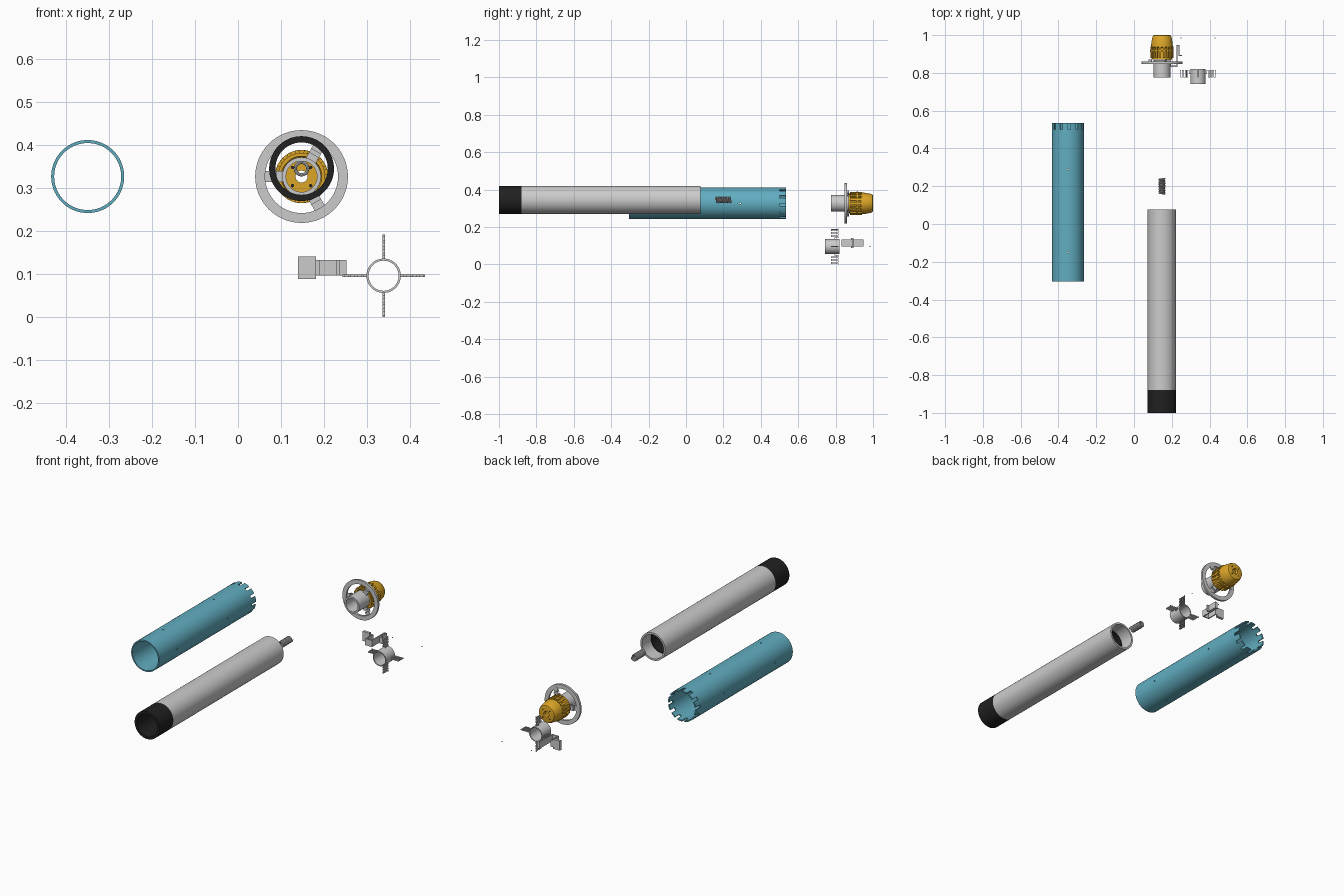
import bpy, bmesh
from math import sin, cos, pi, radians
from mathutils import Matrix, Vector

if "Cube" in bpy.data.objects:
    bpy.data.objects.remove(bpy.data.objects["Cube"])


def material(name, color):
    m = bpy.data.materials.new(name)
    m.diffuse_color = color
    m.use_nodes = True
    m.node_tree.nodes["Principled BSDF"].inputs["Base Color"].default_value = m.diffuse_color
    return m


BLUE = material("blue", (0.12, 0.42, 0.53, 1))
BLACK = material("black", (0.015, 0.015, 0.015, 1))
GOLD = material("gold", (0.72, 0.38, 0.02, 1))


def finish(name, bm, mat=None, smooth=True):
    bmesh.ops.recalc_face_normals(bm, faces=bm.faces)
    me = bpy.data.meshes.new(name)
    bm.to_mesh(me)
    bm.free()
    ob = bpy.data.objects.new(name, me)
    bpy.context.collection.objects.link(ob)
    if mat:
        me.materials.append(mat)
    if smooth:
        bpy.ops.object.select_all(action='DESELECT')
        ob.select_set(True)
        bpy.context.view_layer.objects.active = ob
        bpy.ops.object.shade_smooth_by_angle(angle=radians(35))
    return ob


def lathe(bm, prof, cx, cz, seg=64, a0=0.0, a1=2 * pi):
    """Sweep a closed (radius, y) profile around a y-parallel axis."""
    full = abs(a1 - a0 - 2 * pi) < 1e-6
    n = seg if full else seg + 1
    rings = []
    for i in range(n):
        a = a0 + (a1 - a0) * i / seg
        rings.append([bm.verts.new((cx + r * cos(a), y, cz + r * sin(a))) for r, y in prof])
    k = len(prof)
    for i in range(seg):
        p, q = rings[i], rings[(i + 1) % n]
        for j in range(k):
            bm.faces.new((p[j], p[(j + 1) % k], q[(j + 1) % k], q[j]))
    if not full:
        bm.faces.new(rings[0])
        bm.faces.new(rings[-1])


def tube_profile(ro, ri, y0, y1):
    return [(ro, y0), (ro, y1), (ri, y1), (ri, y0)]


def tube(name, ro, ri, y0, y1, cx, cz, mat=None, seg=64):
    bm = bmesh.new()
    lathe(bm, tube_profile(ro, ri, y0, y1), cx, cz, seg)
    return finish(name, bm, mat)


def box(bm, size, loc, rot=Matrix()):
    m = rot @ Matrix.Translation(loc) @ Matrix.Diagonal((*size, 1))
    bmesh.ops.create_cube(bm, size=1, matrix=m)


def around(cx, cz, a):
    """Local x points outward at angle a in the xz plane."""
    return Matrix.Translation((cx, 0, cz)) @ Matrix.Rotation(-a, 4, 'Y')


def strip(bm, pts, w, t, rot=Matrix()):
    """Axis-aligned strip following xy points, w tall in z, t thick."""
    for (x0, y0), (x1, y1) in zip(pts, pts[1:]):
        box(bm, (abs(x1 - x0) + t, abs(y1 - y0) + t, w), ((x0 + x1) / 2, (y0 + y1) / 2, 0), rot)


# Blue outer tube with pin holes and castellated rear rim
BX, BZ = -0.35, 0.327
body = tube("blue_tube", 0.085, 0.078, -0.305, 0.50, BX, BZ, BLUE, 72)
bm = bmesh.new()
for a in range(4):
    for y in (0.29, -0.15):
        m = around(BX, BZ, a * pi / 2) @ Matrix.Translation((0.08, y, 0)) @ Matrix.Rotation(pi / 2, 4, 'Y')
        bmesh.ops.create_cone(bm, cap_ends=True, segments=12, radius1=0.004, radius2=0.004, depth=0.04, matrix=m)
cutter = finish("pin_hole_cutter", bm, None, False)
cutter.hide_render = True
cutter.hide_set(True)
mod = body.modifiers.new("pin_holes", 'BOOLEAN')
mod.object = cutter
mod.solver = 'EXACT'
bpy.context.view_layer.objects.active = body
bpy.ops.object.modifier_apply(modifier=mod.name)
bpy.data.objects.remove(cutter)
bm = bmesh.new()
for i in range(12):
    a = i * pi / 6
    lathe(bm, tube_profile(0.085, 0.078, 0.50, 0.535), BX, BZ, 4, a, a + pi / 9)
finish("blue_rim_teeth", bm, BLUE)

# Long grey tube with black liner and black end sleeve
CX, TZ = 0.148, 0.3455
tube("grey_long_tube", 0.0755, 0.0655, -0.88, 0.077, CX, TZ)
bm = bmesh.new()
lathe(bm, [(0.0755, -1), (0.0755, -0.88), (0.0655, -0.88), (0.0655, 0.0), (0.061, 0.0), (0.061, -1)], CX, TZ)
finish("black_liner", bm, BLACK)

# Tightly wound coil spring behind the long tube
bm = bmesh.new()
turns, per, R, wire = 9, 24, 0.0145, 0.0038
prev = None
for i in range(turns * per + 1):
    a = 2 * pi * i / per
    y = 0.159 + 0.082 * i / (turns * per)
    ring = []
    for k in range(8):
        b = 2 * pi * k / 8
        r = R + wire * cos(b)
        ring.append(bm.verts.new((CX + r * cos(a), y + wire * sin(b), TZ + r * sin(a))))
    if prev:
        for k in range(8):
            bm.faces.new((prev[k], prev[(k + 1) % 8], ring[(k + 1) % 8], ring[k]))
    else:
        bm.faces.new(ring)
    prev = ring
bm.faces.new(prev)
finish("coil_spring", bm)

# Grey collar and flange ring joined by three bent spokes
RZ = 0.327
tube("collar", 0.045, 0.036, 0.775, 0.868, CX, RZ)
tube("flange_ring", 0.108, 0.085, 0.848, 0.86, CX, RZ)
bm = bmesh.new()
for k in range(3):
    rot = around(CX, RZ, pi / 3 + k * 2 * pi / 3)
    strip(bm, [(0.043, 0.858), (0.056, 0.858), (0.056, 0.868), (0.07, 0.868), (0.07, 0.858), (0.09, 0.858)],
          0.026, 0.005, rot)
finish("flange_spokes", bm, None, False)

# Gold ribbed cap
bm = bmesh.new()
lathe(bm, [(0.055, 0.87), (0.053, 0.88), (0.053, 0.932), (0.058, 0.936), (0.056, 0.96), (0.051, 0.988),
           (0.046, 0.998), (0.04, 1.0), (0.016, 1.0), (0.014, 0.996), (0.014, 0.986), (0.04, 0.986), (0.047, 0.96),
           (0.047, 0.87)], CX, RZ)
finish("gold_cap", bm, GOLD)
bm = bmesh.new()
for i in range(18):
    box(bm, (0.010, 0.062, 0.010), (0.0565, 0.909, 0), around(CX, RZ, i * pi / 9))
finish("gold_cap_ribs", bm, GOLD, False)
bm = bmesh.new()
lathe(bm, tube_profile(0.062, 0.05, 0.912, 0.920), CX, RZ)
finish("gold_cap_band", bm, GOLD)
bm = bmesh.new()
for i in range(4):
    m = around(CX, RZ, pi / 4 + i * pi / 2) @ Matrix.Translation((0.03, 0.9925, 0)) @ Matrix.Rotation(pi / 2, 4, 'X')
    bmesh.ops.create_cone(bm, cap_ends=True, segments=16, radius1=0.004, radius2=0.004, depth=0.0156, matrix=m)
finish("cap_end_holes", bm, BLACK)

# Folded latch bracket with its front plate
bm = bmesh.new()
lift = Matrix.Translation((0, 0, 0.115))
box(bm, (0.042, 0.014, 0.052), (0.161, 0.888, 0), lift)
strip(bm, [(0.18, 0.892), (0.192, 0.892), (0.192, 0.835), (0.228, 0.835), (0.228, 0.945), (0.238, 0.945),
           (0.238, 0.893), (0.25, 0.893)], 0.036, 0.006, lift)
finish("latch_bracket", bm, None, False)

# Small hub with four flat serpentine springs
HX, HZ = 0.339, 0.096
tube("hub", 0.04, 0.035, 0.742, 0.82, HX, HZ)
bm = bmesh.new()
pts, side = [(0.038, 0.795)], 1
for i in range(7):
    x = 0.046 + i * 0.0075
    last = pts[-1][1]
    pts += [(x, last), (x, 0.795 + 0.019 * side)]
    side = -side
pts.append((0.0945, pts[-1][1]))
for k in range(4):
    strip(bm, pts, 0.006, 0.003, around(HX, HZ, k * pi / 2))
finish("hub_springs", bm, None, False)

# Two tiny loose balls
bm = bmesh.new()
for x in (0.249, 0.429):
    bmesh.ops.create_uvsphere(bm, u_segments=12, v_segments=8, radius=0.003,
                              matrix=Matrix.Translation((x, 0.984, HZ)))
finish("loose_balls", bm)
